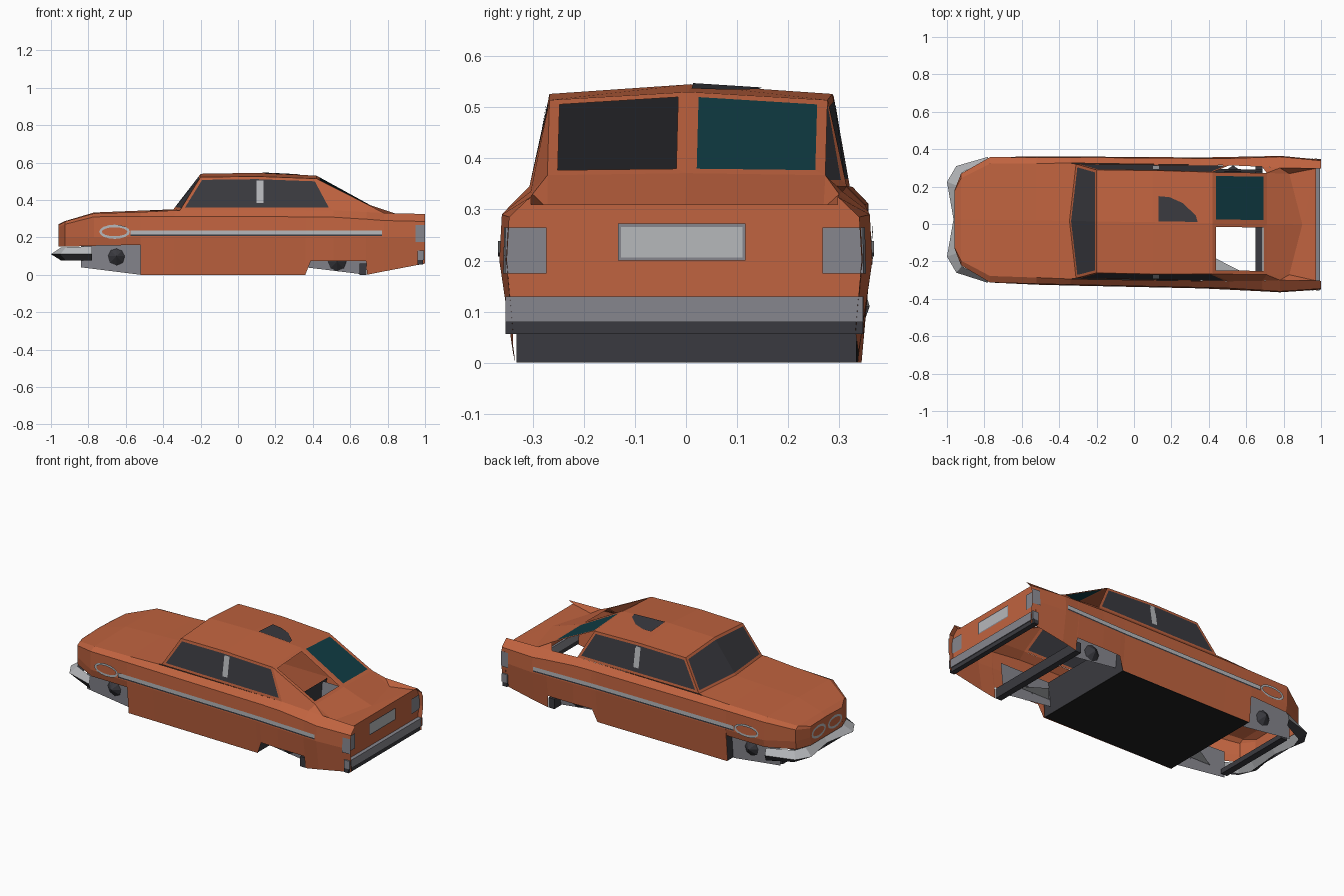
import bpy, bmesh, math
from mathutils import Vector

if "Cube" in bpy.data.objects:
    bpy.data.objects.remove(bpy.data.objects["Cube"])


def colour(name, r, g, b):
    m = bpy.data.materials.new(name)
    m.diffuse_color = (r, g, b, 1)
    m.use_nodes = True
    m.node_tree.nodes["Principled BSDF"].inputs["Base Color"].default_value = m.diffuse_color
    return m


ORANGE = colour("orange paint", 0.53, 0.125, 0.05)
DARK = colour("dark grey", 0.042, 0.042, 0.05)
TEAL = colour("teal glass", 0.005, 0.045, 0.058)
LIGHT = colour("light grey", 0.47, 0.48, 0.50)
MID = colour("mid grey", 0.24, 0.24, 0.27)
BLACK = colour("black", 0.014, 0.014, 0.014)


def part(name, polys, mat, mirror=True, inset=0, glass=None, single=False, hole=None):
    """Sheet from polygons, mirrored over y, optionally with inset panes."""
    bm = bmesh.new()
    for poly in polys:
        for s in ((1, -1) if mirror else (1,)):
            bm.faces.new([bm.verts.new((x, y * s, z)) for x, y, z in poly])
    bmesh.ops.remove_doubles(bm, verts=bm.verts, dist=0.0005)
    bmesh.ops.recalc_face_normals(bm, faces=bm.faces)
    if inset:
        panes = list(bm.faces)
        if single:
            bmesh.ops.inset_individual(bm, faces=panes, thickness=inset, use_even_offset=True)
        else:
            bmesh.ops.inset_region(bm, faces=panes, thickness=inset, use_even_offset=True,
                                   use_boundary=True)
        for f in panes:
            f.material_index = 1
        if hole:
            gone = [f for f in panes if hole(f.calc_center_median())]
            bmesh.ops.delete(bm, geom=gone, context='FACES')
    for v in bm.verts:              # the whole car stands very slightly turned
        v.co.y += 0.011 - 0.0145 * v.co.x
    me = bpy.data.meshes.new(name)
    bm.to_mesh(me)
    bm.free()
    me.materials.append(mat)
    if glass:
        me.materials.append(glass)
    ob = bpy.data.objects.new(name, me)
    bpy.context.collection.objects.link(ob)
    return ob


def strip(a, b):
    """Quads between two matching point rows."""
    return [[a[i], a[i + 1], b[i + 1], b[i]] for i in range(len(a) - 1)]


def box(x0, x1, y0, y1, z0, z1):
    lo = [(x0, y0, z0), (x1, y0, z0), (x1, y1, z0), (x0, y1, z0), (x0, y0, z0)]
    hi = [(x, y, z1) for x, y, z in lo]
    return strip(lo, hi) + [lo[:4], hi[:4]]


def ring(place, ru, rv, band, n=16):
    """Flat oval ring; place maps (u, v) to a point."""
    def oval(k):
        return [place((ru - k) * math.cos(2 * math.pi * (i % n) / n),
                      (rv - k) * math.sin(2 * math.pi * (i % n) / n)) for i in range(n + 1)]
    return strip(oval(0), oval(band))


# Lower body: x, sill z, half widths (sill, waist, shoulder, top), shoulder z, top z
rows = [
    (-.96, .15, .15, .155, .155, .15, .255, .265),
    (-.925, .15, .24, .245, .245, .22, .27, .285),
    (-.77, .155, .325, .335, .335, .30, .31, .328),
    (-.52, .16, .335, .343, .338, .305, .312, .335),
    (-.52, 0, .325, .343, .338, .305, .312, .335),
    (-.34, 0, .325, .345, .34, .31, .312, .344),
    (.36, 0, .33, .35, .345, .31, .31, .345),
    (.39, .075, .34, .351, .345, .31, .31, .345),
    (.51, .075, .345, .355, .347, .31, .308, .345),
    (.685, .075, .345, .361, .355, .305, .297, .335),
    (.69, 0, .335, .361, .355, .305, .297, .335),
    (.78, .018, .338, .365, .36, .30, .29, .33),
    (1.0, .06, .335, .347, .342, .30, .285, .325),
]
sections = [[(x, yb, zb), (x, yw, .2), (x, ys, zs), (x, yt, zt)]
            for x, zb, yb, yw, ys, yt, zs, zt in rows]
sides = []
for a, b in zip(sections, sections[1:]):
    sides += strip(a, b)
part("body_sides", sides, ORANGE)
part("nose", [[(-.96, 0, .15)] + sections[0] + [(-.96, 0, .27)]], ORANGE)

# Hood
centre = [(-.96, 0, .27), (-.925, 0, .287), (-.77, 0, .333), (-.52, 0, .343), (-.345, 0, .35)]
edge = [sections[i][3] for i in (0, 1, 2, 3, 5)]
part("hood", strip(centre, edge) + [[centre[-1], edge[-1], (-.31, .305, .345)]], ORANGE)

# Roof and cabin
roof_mid = [(-.2, 0, .54), (.1, 0, .545), (.42, 0, .53)]
roof_edge = [(-.2, .275, .522), (.1, .277, .526), (.42, .272, .514)]
part("roof", strip(roof_mid, roof_edge), ORANGE)
part("windscreen", [[(-.345, 0, .35), (-.31, .305, .345), roof_edge[0], roof_mid[0]]],
     ORANGE, inset=.015, glass=DARK)
part("side_windows", [[(-.31, .305, .345), (.51, .31, .345), roof_edge[2],
                       roof_edge[1], roof_edge[0]]], ORANGE, inset=.015, glass=DARK)
part("window_posts", [[(.10, .303, .385), (.135, .303, .385),
                       (.135, .283, .505), (.10, .283, .505)]], LIGHT)

# Sloping rear: one pane is open, the other glazed
low = [(.71, 0, .371), (.71, .272, .367)]
part("rear_window", [[roof_mid[2], roof_edge[2], low[1], low[0]]], ORANGE,
     inset=.02, glass=TEAL, single=True, hole=lambda c: c.y < 0)
part("trunk_lid", [
    [low[0], low[1], (.83, .27, .302), (.9, 0, .308)],
    [(.9, 0, .308), (.83, .27, .302), (.972, .30, .31)],
    [(.9, 0, .308), (.972, .30, .31), (.972, 0, .31)],
    [low[1], (.78, .30, .33), (.83, .27, .302)],
    [(.78, .30, .33), (1.0, .30, .325), (.972, .30, .31), (.83, .27, .302)],
    [low[1], (.685, .305, .335), (.78, .30, .33)]], ORANGE)
part("rear_pillar", [
    [(.42, -.272, .514), (.51, -.31, .345), (.685, -.305, .335), (.71, -.272, .367)]],
     ORANGE, mirror=False)


# Dark patch lying on the roof
def on_roof(x, y):
    return (x, y, .549 - .0155 * max(0, x - .1) / .32 - y / .275 * .0175)


part("roof_patch", [[on_roof(x, y) for x, y in
                     ((.13, .005), (.34, .005), (.33, .04), (.26, .105), (.19, .135), (.13, .14))]],
     DARK, mirror=False)

# Tail panel, lamps and plate
part("tail_panel", [[(.972, 0, .12), (.972, .342, .12), (.972, .349, .2),
                     (.972, .343, .286), (.972, .30, .325), (.972, .30, .31), (.972, 0, .31)]],
     ORANGE)
part("tail_lamps", [[(.977, .27, .175), (.977, .35, .175), (.977, .35, .265), (.977, .27, .265)],
                    [(.95, .355, .175), (1.0, .35, .175), (1.0, .349, .265), (.95, .353, .265)]],
     MID)
part("rear_plate", [[(.977, -.13, .2), (.977, .12, .2), (.977, .12, .272), (.977, -.13, .272)]],
     MID, mirror=False, inset=.006, glass=LIGHT)

# Rear bumper
part("rear_bumper", box(.96, .995, -.35, .35, .08, .13), MID, mirror=False)
part("rear_bumper_lower", box(.96, .99, -.35, .35, .056, .08), DARK, mirror=False)

# Front bumper: ridge with a bright top and dark underside
ridge = [(-.965, 0, .11), (-1.0, .2, .11), (-.95, .285, .11), (-.78, .337, .11)]
upper = [(-.945, 0, .147), (-.945, .18, .147), (-.92, .25, .147), (-.78, .325, .152)]
lower = [(x, y, .076) for x, y, z in upper]
part("front_bumper", strip(ridge, upper), LIGHT)
part("front_bumper_lower", strip(ridge, lower), DARK)

# Trim: nose rings, side rings and side stripes
part("nose_rings", ring(lambda u, v: (-.964, .078 + u, .21 + v), .068, .038, .014), LIGHT)
part("side_rings", ring(lambda u, v: (-.66 + u, .344 + u * .03, .23 + v), .082, .038, .014), LIGHT)
path = [(-.575, .347), (-.34, .349), (.36, .354), (.51, .359), (.685, .365), (.77, .368)]
for name, z0, z1, m in (("side_stripe", .216, .238, LIGHT), ("side_stripe_shadow", .208, .216, DARK)):
    part(name, strip([(x, y, z0) for x, y in path], [(x, y, z1) for x, y in path]), m)

# Underside: floor tub, bulkheads and cross bars
part("floor", box(-.515, .355, -.324, .324, 0, .05), BLACK, mirror=False)
part("bulkheads", [[(x, 0, .002), (x, .323, .002), (x, .335, .2), (x, 0, .2)]
                   for x in (-.518, .358)], DARK)
part("rear_cross_bar", box(.65, .688, -.333, .333, 0, .06), DARK, mirror=False)
part("front_cross_bar", box(-.84, -.80, -.25, .25, .04, .07), DARK, mirror=False)

# Wheel wells with hubs (the car has no wheels)
part("wheel_wells", [
    [(-.84, .27, .04), (-.52, .27, 0), (-.52, .29, .2), (-.84, .27, .2)],
    [(.36, .27, .04), (.688, .27, 0), (.688, .29, .2), (.36, .29, .2)]], MID)
hubs = []
for cx, cz in ((-.65, .1), (.53, .07)):
    rim = [(cx + .05 * math.cos(i * math.pi / 4), .275, cz + .05 * math.sin(i * math.pi / 4))
           for i in range(8)]
    hubs += [[rim[i], rim[(i + 1) % 8], (cx, .31, cz)] for i in range(8)]
part("hubs", hubs, DARK)
part("suspension_arms", [[(x0, .19, .09), (x1, .27, .08), (x2, .27, .08)]
                         for x0, x1, x2 in ((-.6, -.74, -.53), (.44, .37, .60))], LIGHT)
